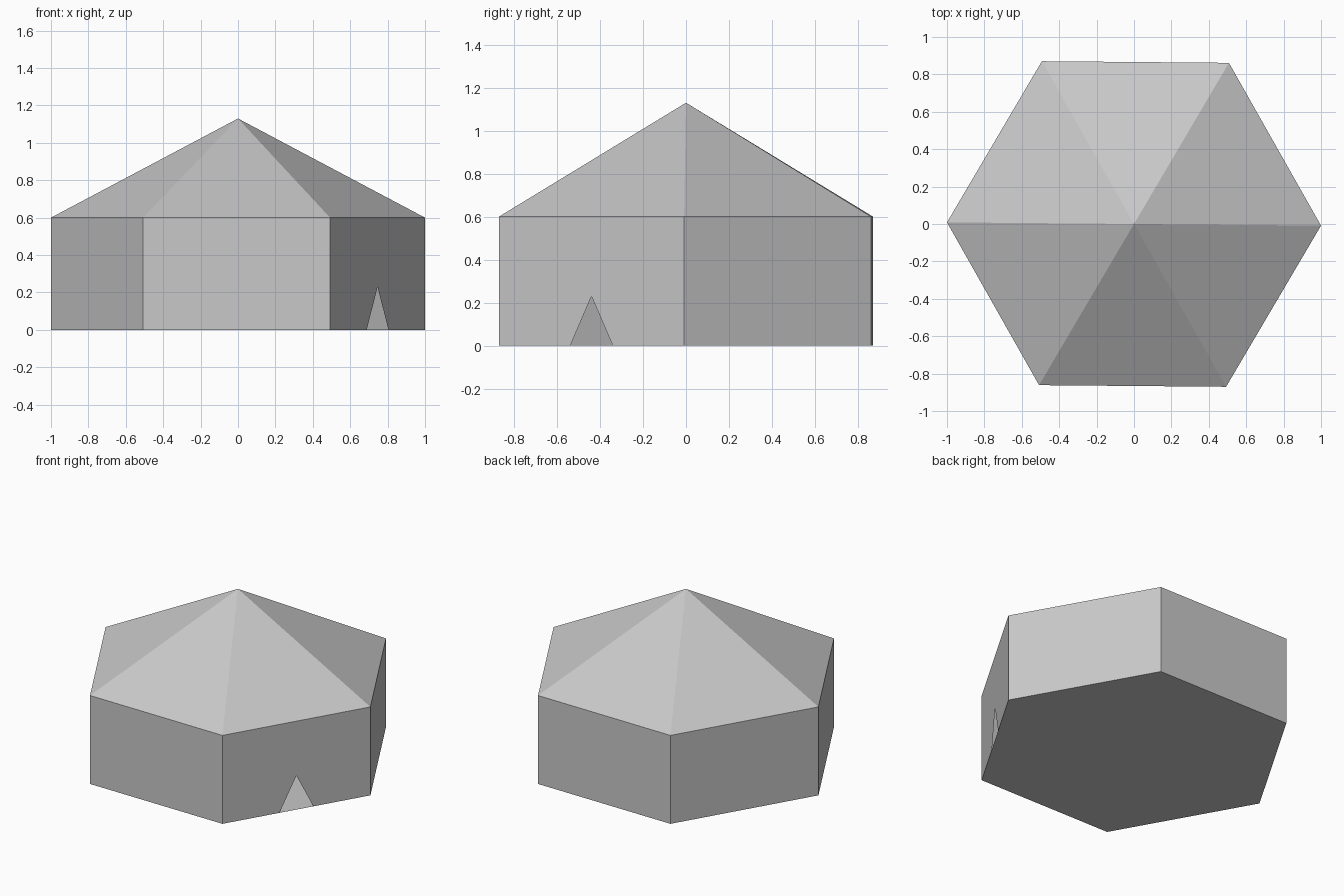
import bpy, math
from mathutils import Vector

cube = bpy.data.objects.get("Cube")
if cube:
    bpy.data.objects.remove(cube, do_unlink=True)

SIDES, RADIUS, TWIST = 6, 1.0, math.radians(-0.5)
EAVE, PEAK = 0.6, 1.13
DOOR_HALF, DOOR_TOP = 0.115, 0.23
DOOR_SIDE = 5  # wall facing front and left

canvas = bpy.data.materials.new("light_grey_canvas")
canvas.use_nodes = True
colour = (0.58, 0.58, 0.58, 1)
canvas.diffuse_color = colour
canvas.node_tree.nodes["Principled BSDF"].inputs["Base Color"].default_value = colour


def ring(z):
    """Corners of the hexagonal plan at height z."""
    return [Vector((RADIUS * math.cos(TWIST + math.tau * i / SIDES),
                    RADIUS * math.sin(TWIST + math.tau * i / SIDES), z))
            for i in range(SIDES)]


def make_part(name, verts, faces):
    mesh = bpy.data.meshes.new(name)
    mesh.from_pydata(verts, [], faces)
    mesh.materials.append(canvas)
    obj = bpy.data.objects.new(name, mesh)
    bpy.context.collection.objects.link(obj)
    return obj


base, eave = ring(0), ring(EAVE)

# Thin cloth walls, one with an open triangular doorway
wall_verts = base + eave
wall_faces = []
for i in range(SIDES):
    j = (i + 1) % SIDES
    face = [i, j, j + SIDES, i + SIDES]
    if i == DOOR_SIDE:
        middle = (base[i] + base[j]) / 2
        along = (base[j] - base[i]).normalized() * DOOR_HALF
        n = len(wall_verts)
        wall_verts += [middle - along, middle + Vector((0, 0, DOOR_TOP)), middle + along]
        face[1:1] = [n, n + 1, n + 2]
    wall_faces.append(face)
make_part("tent_walls", wall_verts, wall_faces)

# Pyramid roof
make_part("tent_roof", eave + [Vector((0, 0, PEAK))],
          [(i, (i + 1) % SIDES, SIDES) for i in range(SIDES)])

# Ground sheet
make_part("tent_floor", base, [tuple(reversed(range(SIDES)))])
